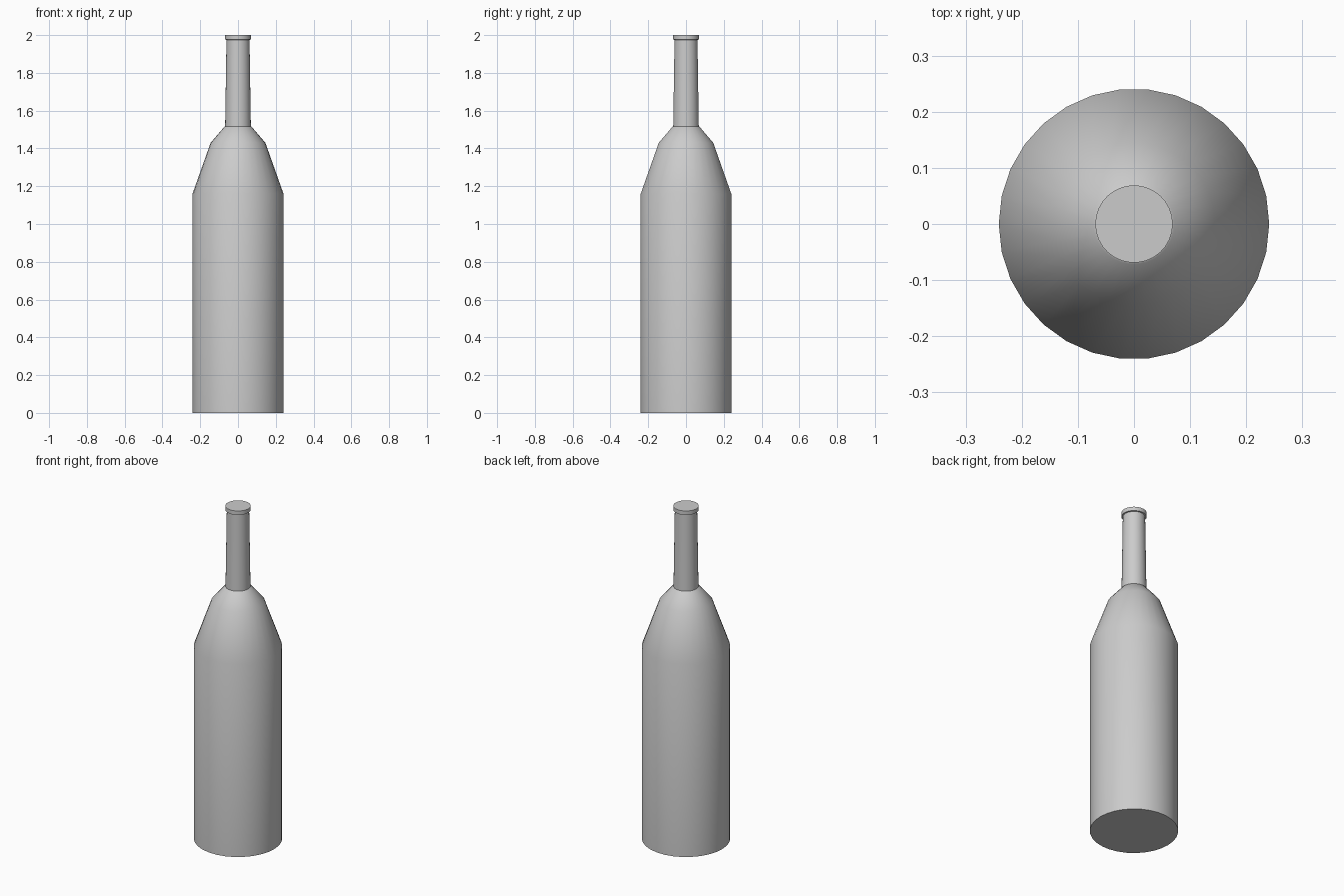
import bpy
import bmesh
from math import cos, sin, tau, radians

cube = bpy.data.objects.get("Cube")
if cube:
    bpy.data.objects.remove(cube, do_unlink=True)

SIDES = 30

grey = bpy.data.materials.new("plain grey")
grey.use_nodes = True
colour = (0.6, 0.6, 0.6, 1)
grey.diffuse_color = colour
grey.node_tree.nodes["Principled BSDF"].inputs["Base Color"].default_value = colour


def lathe(name, profile):
    """Turn a (radius, height) profile into a capped solid."""
    bm = bmesh.new()
    rings = [[bm.verts.new((r * cos(tau * i / SIDES), r * sin(tau * i / SIDES), z))
              for i in range(SIDES)] for r, z in profile]
    for low, high in zip(rings, rings[1:]):
        for i in range(SIDES):
            j = (i + 1) % SIDES
            bm.faces.new((low[i], low[j], high[j], high[i]))
    bm.faces.new(rings[0][::-1])
    bm.faces.new(rings[-1])
    mesh = bpy.data.meshes.new(name)
    bm.to_mesh(mesh)
    bm.free()
    mesh.materials.append(grey)
    obj = bpy.data.objects.new(name, mesh)
    bpy.context.collection.objects.link(obj)
    bpy.ops.object.select_all(action="DESELECT")
    obj.select_set(True)
    bpy.context.view_layer.objects.active = obj
    bpy.ops.object.shade_smooth_by_angle(angle=radians(30))
    return obj


# Body with sloping shoulders, slightly tapered neck, and a raised rim at the mouth
lathe("bottle", [
    (0.241, 0), (0.241, 1.16), (0.145, 1.43), (0.072, 1.515),
    (0.068, 1.517), (0.061, 1.975), (0.069, 1.976), (0.069, 2),
])
